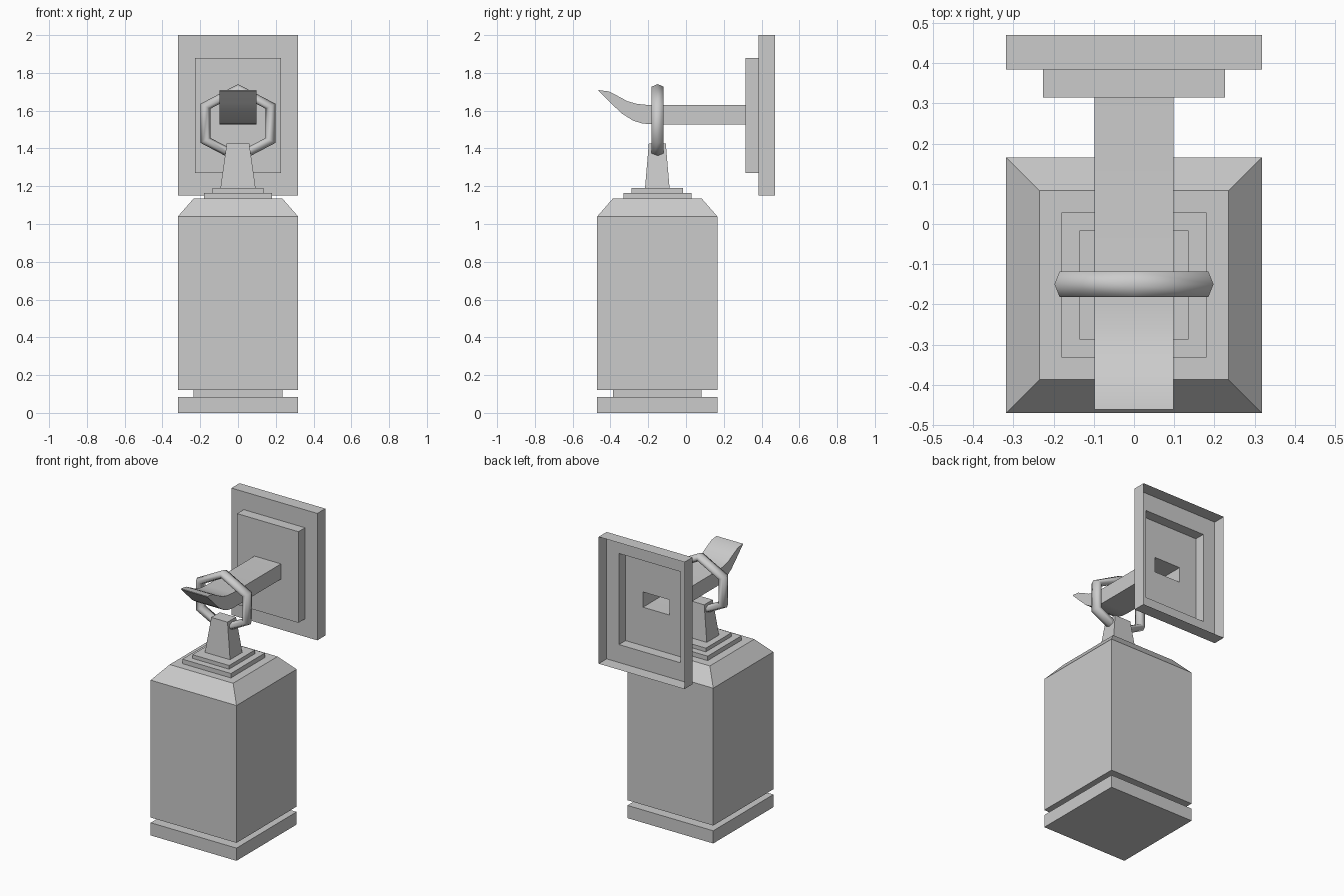
import bpy, bmesh, math

if "Cube" in bpy.data.objects:
    bpy.data.objects.remove(bpy.data.objects["Cube"])


def loft(name, rings, cap_start=False, cap_end=True):
    """Skin a stack of matching closed rings into one shell."""
    bm = bmesh.new()
    loops = [[bm.verts.new(p) for p in ring] for ring in rings]
    n = len(loops[0])
    for a, b in zip(loops, loops[1:]):
        for i in range(n):
            j = (i + 1) % n
            bm.faces.new((a[i], a[j], b[j], b[i]))
    if cap_start:
        bm.faces.new(loops[0][::-1])
    if cap_end:
        bm.faces.new(loops[-1])
    mesh = bpy.data.meshes.new(name)
    bm.to_mesh(mesh)
    bm.free()
    ob = bpy.data.objects.new(name, mesh)
    bpy.context.collection.objects.link(ob)
    return ob


CY = -0.152  # lantern axis


def flat_ring(hx, hy, z):
    return [(-hx, CY - hy, z), (hx, CY - hy, z), (hx, CY + hy, z), (-hx, CY + hy, z)]


def section(hx, y_top, z_top, y_bot, z_bot):
    return [(-hx, y_bot, z_bot), (hx, y_bot, z_bot), (hx, y_top, z_top), (-hx, y_top, z_top)]


# Lantern body: foot, recessed neck, box, sloped roof and stepped cap, then hanger post
steps = [(0.318, 0.318, 0), (0.318, 0.318, 0.085), (0.235, 0.235, 0.085),
         (0.235, 0.235, 0.12), (0.318, 0.318, 0.12), (0.318, 0.318, 1.04),
         (0.235, 0.235, 1.135), (0.18, 0.18, 1.135), (0.18, 0.18, 1.165),
         (0.136, 0.136, 1.165), (0.136, 0.136, 1.19), (0.093, 0.065, 1.19),
         (0.06, 0.045, 1.425)]
loft("lantern_body", [flat_ring(*s) for s in steps], cap_start=True)

# Wall bracket: hollow open-backed stepped plate running into the arm and curled tongue
plates = [(0.318, 0.47, 1.15, 2.0), (0.318, 0.385, 1.15, 2.0),
          (0.227, 0.385, 1.27, 1.88), (0.227, 0.315, 1.27, 1.88),
          (0.098, 0.315, 1.528, 1.63)]
rings = [section(hx, y, z1, y, z0) for hx, y, z0, z1 in plates]
tongue = [(-0.20, 1.63, -0.18, 1.528), (-0.26, 1.636, -0.23, 1.532),
          (-0.31, 1.65, -0.28, 1.547), (-0.36, 1.677, -0.34, 1.585),
          (-0.41, 1.702, -0.40, 1.642), (-0.462, 1.709, -0.462, 1.704)]
rings += [section(0.098, *t) for t in tongue]
bracket = loft("wall_bracket", rings)

# Hexagonal hanging ring
bpy.ops.mesh.primitive_torus_add(major_segments=6, minor_segments=6,
                                 major_radius=0.199, minor_radius=0.0295)
ring = bpy.context.object
ring.name = "hanging_ring"
for v in ring.data.vertices:
    x, y, z = v.co
    v.co = (-y, z * 1.25, x * 0.908)
ring.location = (0, -0.15, 1.533)
ring.data.shade_smooth()

# Shading and consistent outward normals
for ob in (bracket, ring):
    bm = bmesh.new()
    bm.from_mesh(ob.data)
    if ob is ring:
        bmesh.ops.recalc_face_normals(bm, faces=bm.faces)
    bm.to_mesh(ob.data)
    bm.free()
bpy.ops.object.select_all(action='DESELECT')
bracket.select_set(True)
bpy.context.view_layer.objects.active = bracket
bpy.ops.object.shade_smooth_by_angle(angle=math.radians(30))
